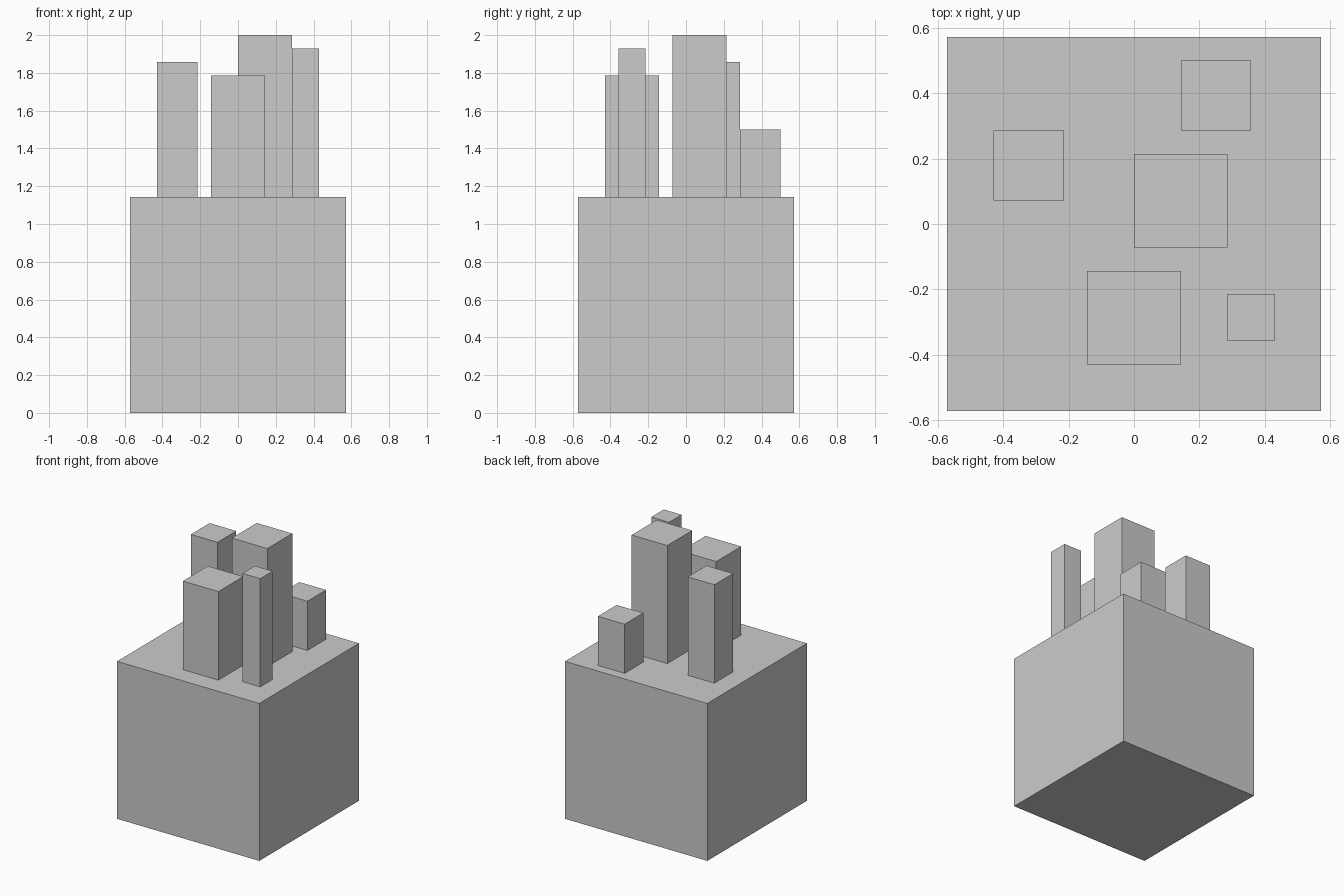
import bpy
import bmesh
from mathutils import Vector

if "Cube" in bpy.data.objects:
    bpy.data.objects.remove(bpy.data.objects["Cube"])

U = 1 / 14  # grid module shared by every part


def box(name, x0, x1, y0, y1, z0, z1):
    """Axis-aligned box given by its limits in grid modules."""
    lo, hi = Vector((x0, y0, z0)) * U, Vector((x1, y1, z1)) * U
    bm = bmesh.new()
    bmesh.ops.create_cube(bm, size=1)
    bmesh.ops.scale(bm, vec=hi - lo, verts=bm.verts)
    mesh = bpy.data.meshes.new(name)
    bm.to_mesh(mesh)
    bm.free()
    obj = bpy.data.objects.new(name, mesh)
    obj.location = (lo + hi) / 2
    bpy.context.collection.objects.link(obj)
    return obj


# Cubic base block
BASE_TOP = 16
box("base_block", -8, 8, -8, 8, 0, BASE_TOP)

# Square pillars standing on the block: name, left x, front y, width, top z
pillars = [
    ("left_pillar", -6, 1, 3, 26),
    ("centre_pillar", 0, -1, 4, 28),
    ("front_pillar", -2, -6, 4, 25),
    ("thin_pillar", 4, -5, 2, 27),
    ("back_pillar", 2, 4, 3, 21),
]
for name, x, y, w, top in pillars:
    box(name, x, x + w, y, y + w, BASE_TOP, top)
